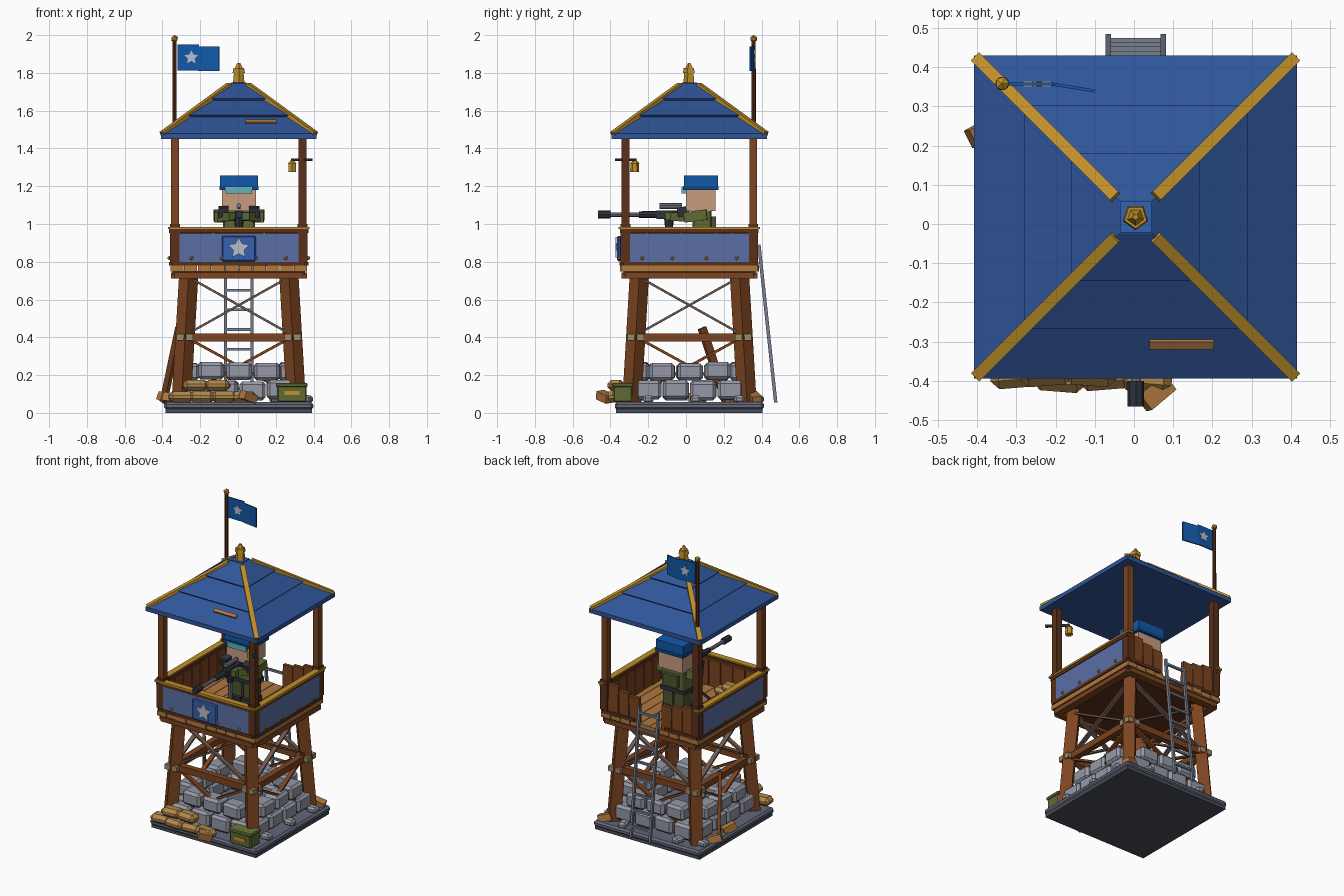
import bpy, bmesh, math, random
from math import pi
from mathutils import Vector, Matrix, Euler

if "Cube" in bpy.data.objects:
    bpy.data.objects.remove(bpy.data.objects["Cube"])

random.seed(4)
CENTRE = Matrix.Translation((0.004, 0.018, 0))
ID = Matrix.Identity(4)
mats = {}

def mat(hexcol):
    if hexcol not in mats:
        m = bpy.data.materials.new("colour_" + hexcol)
        c = [int(hexcol[i:i + 2], 16) / 255 for i in (0, 2, 4)]
        m.diffuse_color = [((v + 0.055) / 1.055) ** 2.4 for v in c] + [1]
        m.use_nodes = True
        m.node_tree.nodes["Principled BSDF"].inputs["Base Color"].default_value = m.diffuse_color
        mats[hexcol] = m
    return mats[hexcol]

WOOD, DARKWOOD, PLANK, SACK = "7d4420", "5a3018", "b07840", "b0874c"
ROOF, FLAG, PANEL, PLATE = "2f5599", "1158a8", "5b6fa6", "3462b4"
GOLD, STONE, SLAB, METAL = "c0902a", "9599a6", "62677a", "78808e"
BLACK, OLIVE, SKIN, GLASS, STRAP = "2d323c", "5f6a34", "c99c80", "62b4c0", "a08c68"

def finish(name, bm, col, M=ID):
    bm.transform(M)
    bmesh.ops.recalc_face_normals(bm, faces=bm.faces)
    me = bpy.data.meshes.new(name)
    bm.to_mesh(me)
    bm.free()
    me.materials.append(mat(col))
    ob = bpy.data.objects.new(name, me)
    bpy.context.collection.objects.link(ob)
    return ob

def box(name, loc, size, col, M=ID, rot=(0, 0, 0), bevel=0.0):
    bm = bmesh.new()
    bmesh.ops.create_cube(bm, size=1, matrix=Matrix.Diagonal((*size, 1)))
    if bevel:
        bmesh.ops.bevel(bm, geom=bm.edges[:], offset=bevel, segments=1, affect='EDGES')
    return finish(name, bm, col, M @ Matrix.LocRotScale(Vector(loc), Euler(rot), None))

def along(a, b):
    a, b = Vector(a), Vector(b)
    return Matrix.Translation((a + b) / 2) @ (b - a).to_track_quat('Z', 'Y').to_matrix().to_4x4(), (b - a).length

def beam(name, a, b, w, d, col, M=ID):
    T, length = along(a, b)
    return box(name, (0, 0, 0), (w, d, length), col, M @ T)

def cyl(name, a, b, r1, r2, col, M=ID, n=8):
    T, length = along(a, b)
    bm = bmesh.new()
    bmesh.ops.create_cone(bm, cap_ends=True, segments=n, radius1=r1, radius2=r2, depth=length)
    return finish(name, bm, col, M @ T)

def ball(name, loc, r, col, M=ID):
    bm = bmesh.new()
    bmesh.ops.create_icosphere(bm, subdivisions=1, radius=r)
    return finish(name, bm, col, M @ Matrix.Translation(loc))

def loft(name, rings, col, M=ID):
    # square rings of (half width, z) joined bottom to top
    bm = bmesh.new()
    loops = [[bm.verts.new((x * h, y * h, z)) for x, y in ((-1, -1), (1, -1), (1, 1), (-1, 1))] for h, z in rings]
    for p, q in zip(loops, loops[1:]):
        for i in range(4):
            bm.faces.new((p[i], p[(i + 1) % 4], q[(i + 1) % 4], q[i]))
    bm.faces.new(loops[0][::-1])
    bm.faces.new(loops[-1])
    return finish(name, bm, col, M)

def star(name, loc, r, depth, col, M=ID):
    bm = bmesh.new()
    pts = [(math.sin(i * pi / 5) * (r if i % 2 == 0 else r * .5), math.cos(i * pi / 5) * (r if i % 2 == 0 else r * .5)) for i in range(10)]
    f = bm.faces.new([bm.verts.new((x, -depth / 2, z)) for x, z in pts])
    e = bmesh.ops.extrude_face_region(bm, geom=[f])
    bmesh.ops.translate(bm, vec=(0, depth, 0), verts=[v for v in e["geom"] if isinstance(v, bmesh.types.BMVert)])
    return finish(name, bm, col, M @ Matrix.Translation(loc))

def sandbag(name, loc, size, rz=0.0):
    box(name, loc, size, SACK, ID, (0, 0, rz), min(size) * .36)

# Foundation slab
box("foundation_foot", (0, 0, .012), (.775, .775, .024), "4a4e59", CENTRE)
box("foundation_slab", (0, 0, .037), (.79, .79, .04), SLAB, CENTRE, bevel=.012)

# Four repeated sides: stones, legs, bracing, railing
for k, side in enumerate(("front", "right", "back", "left")):
    M = CENTRE @ Matrix.Rotation(k * pi / 2, 4, 'Z')
    for i in range(4):
        box(side + "_lower_stone", (-.218 + i * .145, -.27, .12 + random.uniform(-.004, .004)), (.138, .12, .1), STONE, M, (0, 0, random.uniform(-.04, .04)), .016)
    for i in range(3):
        box(side + "_upper_stone", (-.145 + i * .148, -.265, .22 + random.uniform(-.004, .004)), (.135, .11, .092), STONE, M, (0, 0, random.uniform(-.05, .05)), .016)
    # leg with strap and foot
    beam(side + "_leg", (-.305, -.305, .05), (-.265, -.265, .73), .072, .072, WOOD, M)
    box(side + "_leg_strap", (-.285, -.285, .4), (.088, .088, .034), STRAP, M)
    # beam and cross braces
    box(side + "_cross_beam", (0, -.285, .4), (.5, .04, .042), WOOD, M)
    for s in (-1, 1):
        beam(side + "_upper_brace", (s * .25, -.28 - s * .006, .43), (-s * .25, -.268 - s * .006, .71), .028, .012, "705a50", M)
        beam(side + "_lower_brace", (s * .27, -.288 - s * .006, .1), (-s * .26, -.275 - s * .006, .39), .028, .014, WOOD, M)
    # roof post
    box(side + "_post", (-.338, -.338, 1.115), (.042, .042, .69), DARKWOOD if k % 2 else WOOD, M)
    box(side + "_post_foot", (-.338, -.338, .9), (.052, .052, .2), DARKWOOD, M)
    # platform edge
    box(side + "_platform_joist", (0, -.335, .727), (.68, .05, .03), WOOD, M)
    if side != "back":
        box(side + "_panel", (0, -.357, .872), (.63, .016, .158), PANEL, M)
        box(side + "_bottom_rail", (0, -.352, .79), (.70, .034, .02), DARKWOOD, M)
        box(side + "_top_rail", (0, -.345, .965), (.73, .046, .024), DARKWOOD, M)
        box(side + "_gold_trim", (0, -.352, .979), (.75, .04, .012), GOLD, M)
        for x in (-.25, -.09, .09, .25):
            ball(side + "_rivet", (x, -.367, .82), .011, GOLD, M)
        for i in range(7):
            box(side + "_inner_board", (-.27 + i * .09, -.335, .87), (.084, .018, .175 + random.uniform(-.01, .008)), WOOD, M)
    else:
        # uneven boards either side of the ladder opening
        for s in (-1, 1):
            for i, h in enumerate((.2, .18, .16)):
                box("back_board", (s * (.275 - i * .078), -.342, .78 + h / 2), (.073, .024, h + random.uniform(-.015, .01)), WOOD, M, (0, s * .03 * (i - 1), 0))
            box("back_bottom_rail", (s * .23, -.352, .79), (.24, .03, .02), DARKWOOD, M)
    # roof ridge
    beam(side + "_roof_ridge", (-.405, -.405, 1.476), (-.05, -.05, 1.735), .03, .026, GOLD, M)

# Front star plate
box("star_plate", (0, -.372, .87), (.18, .02, .135), PLATE, CENTRE, bevel=.006)
star("star_badge", (0, -.385, .872), .06, .014, "b9bdc8", CENTRE)

# Platform floor
box("platform_underside", (0, 0, .742), (.70, .70, .02), DARKWOOD, CENTRE)
for i in range(10):
    box("floor_plank", (-.327 + i * .0727, 0, .764), (.069, .725 + random.uniform(-.012, .012), .03), PLANK, CENTRE)

# Stepped roof, cap, finial and repair boards
loft("roof", [(.412, 1.45), (.412, 1.478), (.275, 1.566), (.285, 1.576), (.155, 1.655), (.163, 1.665), (.042, 1.745)], ROOF, CENTRE)
box("roof_cap", (0, 0, 1.74), (.08, .08, .02), PLATE, CENTRE)
cyl("finial_base", (0, 0, 1.745), (0, 0, 1.81), .032, .026, GOLD, CENTRE, 5)
cyl("finial_collar", (0, 0, 1.8), (0, 0, 1.825), .034, .03, GOLD, CENTRE, 5)
cyl("finial_tip", (0, 0, 1.825), (0, 0, 1.852), .022, .008, GOLD, CENTRE, 5)
box("roof_repair_board", (.122, -.307, 1.542), (.165, .022, .012), PLANK, rot=(.57, 0, 0))
box("roof_repair_board", (.122, -.245, 1.583), (.165, .016, .01), PLANK, rot=(.57, 0, 0))

# Flag
cyl("flag_pole", (-.336, .358, 1.4), (-.336, .358, 1.975), .012, .011, DARKWOOD)
ball("flag_pole_knob", (-.336, .358, 1.981), .02, GOLD)
box("flag_inner", (-.263, .357, 1.882), (.115, .008, .138), FLAG)
box("flag_outer", (-.155, .348, 1.876), (.112, .008, .13), FLAG, rot=(0, 0, -.16))
star("flag_star", (-.247, .357, 1.882), .038, .016, "b9bdc8")

# Lantern on a diagonal bracket
beam("lantern_bracket", (.39, -.372, 1.34), (.285, -.267, 1.34), .014, .014, BLACK)
cyl("lantern_hook", (.287, -.272, 1.345), (.287, -.272, 1.32), .005, .005, BLACK, n=5)
cyl("lantern_body", (.287, -.272, 1.275), (.287, -.272, 1.32), .024, .022, GOLD, n=6)
cyl("lantern_cap", (.287, -.272, 1.32), (.287, -.272, 1.335), .027, .012, GOLD, n=6)

# Ladder leaning at the back
for s in (-1, 1):
    beam("ladder_rail", (.004 + s * .07, .475, .055), (.004 + s * .07, .386, .89), .014, .018, METAL)
for i in range(8):
    t = (i + .7) / 8
    z = .055 + t * .835
    beam("ladder_rung", (-.066, .475 - t * .089, z), (.074, .475 - t * .089, z), .014, .014, METAL)

# Guard
for s in (-1, 1):
    box("guard_leg", (.005 + s * .042, .085, .86), (.07, .085, .15), "4c5530")
    box("guard_boot", (.005 + s * .042, .075, .8), (.076, .11, .04), BLACK)
    beam("guard_upper_arm", (.005 + s * .105, .11, 1.05), (.005 + s * .1, -.01, 1.035), .06, .055, OLIVE)
    beam("guard_forearm", (.005 + s * .1, .01, 1.035), (.005 + s * .035, -.07, 1.04), .045, .045, OLIVE)
    box("guard_glove", (.005 + s * .082, -.02, 1.065), (.055, .05, .05), BLACK, rot=(.2, 0, 0))
box("guard_body", (.005, .085, 1.0), (.17, .1, .16), OLIVE, bevel=.008)
box("guard_belt", (.005, .085, .93), (.178, .108, .025), BLACK)
box("guard_pouch", (.005, .145, 1.0), (.1, .03, .08), "4c5530")
box("guard_head", (.005, .078, 1.13), (.178, .155, .12), SKIN)
box("guard_hat", (.005, .08, 1.225), (.2, .18, .064), FLAG)
box("guard_hat_band", (.005, .078, 1.19), (.206, .19, .02), "0d478a")
box("guard_goggles", (.005, -.008, 1.178), (.14, .03, .035), GLASS)

# Mounted gun
GX = .005
box("gun_body", (GX, -.07, 1.05), (.04, .17, .045), BLACK)
box("gun_stock", (GX, .03, 1.04), (.03, .08, .04), BLACK)
cyl("gun_barrel", (GX, -.15, 1.05), (GX, -.42, 1.05), .012, .012, METAL)
cyl("gun_shroud", (GX, -.14, 1.05), (GX, -.25, 1.05), .02, .017, BLACK)
cyl("gun_muzzle", (GX, -.4, 1.05), (GX, -.465, 1.05), .021, .021, BLACK)
box("gun_sight_rail", (GX, -.09, 1.085), (.016, .1, .012), BLACK)
cyl("gun_scope", (GX, -.02, 1.097), (GX, -.14, 1.097), .013, .013, METAL)
box("gun_magazine", (GX + .035, -.08, 1.04), (.04, .06, .04), OLIVE)
cyl("gun_pivot", (GX, -.09, .97), (GX, -.09, 1.03), .02, .026, BLACK)
cyl("gun_stand", (GX, -.09, .78), (GX, -.09, .98), .014, .014, METAL)
for i in range(3):
    a = i * 2 * pi / 3 + pi / 2
    beam("gun_stand_foot", (GX, -.09, .87), (GX + .1 * math.cos(a), -.09 + .1 * math.sin(a), .785), .014, .014, BLACK)

# Sandbags on the platform and at the base
for x, y, z, r in ((-.24, -.24, .805, .1), (-.11, -.25, .805, -.1), (-.17, -.245, .845, 0), (.24, -.24, .805, .2)):
    sandbag("platform_sandbag", (x, y, z), (.13, .08, .05), r)
for i, (x, y, z) in enumerate(((-.30, -.375, .085), (-.19, -.385, .085), (-.075, -.38, .085), (.03, -.385, .085), (-.225, -.37, .145), (-.11, -.37, .145))):
    sandbag("base_sandbag", (x, y, z), (.135, .085, .058), (-1) ** i * .08)

# Ammunition box
box("ammo_box", (.285, -.335, .1), (.155, .1, .085), OLIVE, bevel=.006)
box("ammo_box_lid", (.285, -.335, .148), (.168, .112, .022), "6d783c", bevel=.005)
box("ammo_box_label", (.285, -.387, .105), (.08, .006, .022), GOLD)

# Leaning plank, broken timber and loose stones
beam("leaning_plank", (-.395, .215, .055), (-.312, .085, .45), .02, .045, WOOD)
for x, y, z, r in ((.055, -.43, .085, .7), (-.38, .235, .078, .5), (.34, .365, .078, .3), (-.36, .06, .075, 1.1)):
    box("broken_timber", (x, y, z), (.085, .05, .045), PLANK, rot=(.15, .3, r))
for x, y in ((.35, -.2), (.36, .28), (-.35, .32), (-.2, .37), (.2, .375), (.35, .05)):
    box("loose_stone", (x, y, .072), (.07, .055, .04), STONE, rot=(0, 0, x * 9), bevel=.012)
